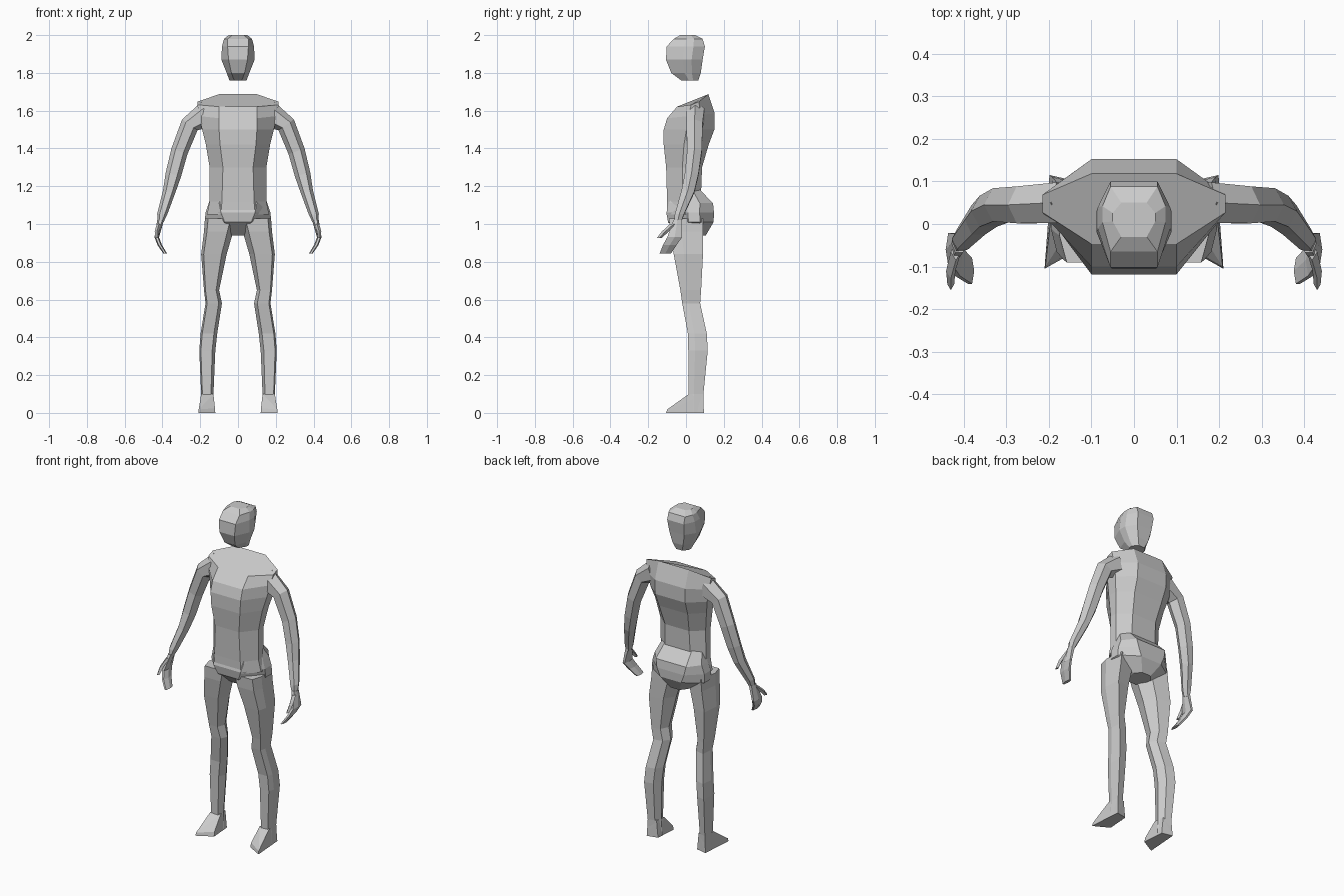
import bpy, bmesh, math

if "Cube" in bpy.data.objects:
    bpy.data.objects.remove(bpy.data.objects["Cube"])

grey = bpy.data.materials.new("plain grey")
grey.diffuse_color = (0.6, 0.6, 0.6, 1)
grey.use_nodes = True
grey.node_tree.nodes["Principled BSDF"].inputs["Base Color"].default_value = grey.diffuse_color


def finish(name, bm):
    bmesh.ops.recalc_face_normals(bm, faces=bm.faces)
    mesh = bpy.data.meshes.new(name)
    bm.to_mesh(mesh)
    bm.free()
    mesh.materials.append(grey)
    obj = bpy.data.objects.new(name, mesh)
    bpy.context.collection.objects.link(obj)
    return obj


def loft(name, rings, side=1):
    """Skin a list of equal point rings and cap both ends."""
    bm = bmesh.new()
    loops = [[bm.verts.new((side * x, y, z)) for x, y, z in r] for r in rings]
    for a, b in zip(loops, loops[1:]):
        for i in range(len(a)):
            j = (i + 1) % len(a)
            bm.faces.new((a[i], a[j], b[j], b[i]))
    bm.faces.new(loops[0])
    bm.faces.new(loops[-1])
    return finish(name, bm)


def hull(name, points, side=1):
    bm = bmesh.new()
    for x, y, z in points:
        bm.verts.new((side * x, y, z))
    bmesh.ops.convex_hull(bm, input=bm.verts)
    return finish(name, bm)


def body_ring(z, hw, xf, yf, yb, slope=0, drop=0):
    """Eight-sided section with flat front, flat back and narrow sides."""
    d = yb - yf
    half = [(xf, yf, 0), (hw, yf + .45 * d, drop), (hw, yf + .7 * d, drop), (xf, yb, 0)]
    pts = half + [(-x, y, k) for x, y, k in reversed(half)]
    return [(x, y, z + slope * y - k) for x, y, k in pts]


def tube_ring(x, y, z, r, ry, tilt=0, n=6):
    """Limb section tilted in the front plane."""
    t = math.radians(tilt)
    out = []
    for i in range(n):
        a = 2 * math.pi * i / n
        u = r * math.cos(a)
        out.append((x + u * math.cos(t), y + ry * math.sin(a), z + u * math.sin(t)))
    return out


def leg_ring(z, xi, xo, yf, yb):
    w, d = xo - xi, yb - yf
    return [(xi + .2 * w, yf, z), (xo - .1 * w, yf, z), (xo, yf + .35 * d, z),
            (xo - .08 * w, yb, z), (xi + .3 * w, yb - .12 * d, z), (xi, yf + .45 * d, z)]


# Floating head
head = [(1.76, .045, .02, -.025, .065), (1.80, .06, .035, -.078, .078),
        (1.87, .088, .05, -.106, .088), (1.94, .085, .055, -.102, .1),
        (1.98, .074, .055, -.065, .088), (2.0, .05, .03, -.03, .05)]
loft("head", [body_ring(*r) for r in head])

# Torso with a slanted top
torso = [(1.05, .165, .09, -.1, .085), (1.12, .15, .085, -.1, .078),
         (1.30, .15, .08, -.105, .085), (1.42, .17, .095, -.118, .12),
         (1.50, .19, .1, -.118, .15), (1.57, .205, .1, -.1, .152, .1),
         (1.64, .215, .1, -.047, .118, .4, .02)]
loft("torso", [body_ring(*r) for r in torso])

# Pelvis
pelvis = [(1.18, .13, .09, -.06, .075), (1.11, .155, .1, -.09, .143),
          (1.06, .172, .09, -.104, .148), (1.01, .176, .07, -.095, .146),
          (.94, .06, .03, -.02, .105)]
loft("pelvis", [body_ring(*r) for r in pelvis])

arm = [(.17, .05, 1.58, .07, .055, 70), (.255, .045, 1.525, .05, .05, 35),
       (.31, .045, 1.385, .045, .045, 20), (.342, .03, 1.262, .042, .042, 15),
       (.365, .01, 1.17, .033, .04, 15), (.402, -.035, 1.05, .026, .028, 10),
       (.41, -.045, 1.01, .016, .022, 0)]
hand = [(.41, -.045, 1.02, .018, .025), (.43, -.06, .93, .012, .045),
        (.415, -.085, .89, .012, .042), (.385, -.11, .843, .01, .035)]
thumb = [(.418, -.065, 1.0, .012, .02), (.43, -.11, .96, .011, .018),
         (.43, -.142, .925, .008, .013)]
leg = [(1.03, .005, .175, -.09, .09), (.96, .025, .18, -.085, .09),
       (.84, .06, .195, -.065, .09), (.65, .1, .18, -.03, .08),
       (.58, .085, .172, -.02, .075), (.42, .11, .198, .01, .11),
       (.33, .12, .205, .012, .115), (.10, .13, .195, .014, .092),
       (0, .125, .2, .01, .092)]
foot = [(.13, .02, .1), (.195, .015, .1), (.19, .09, .1), (.14, .08, .1),
        (.135, -.01, .05), (.2, -.02, .05), (.21, -.105, 0), (.208, -.1, .018),
        (.12, -.055, 0), (.122, -.05, .025), (.195, .095, 0), (.13, .08, 0)]

# Limbs, mirrored left and right
for side, label in ((1, "left"), (-1, "right")):
    loft(label + "_arm", [tube_ring(*r) for r in arm], side)
    loft(label + "_hand", [tube_ring(*r) for r in hand], side)
    loft(label + "_thumb", [tube_ring(*r, n=4) for r in thumb], side)
    loft(label + "_leg", [leg_ring(*r) for r in leg], side)
    hull(label + "_foot", foot, side)
